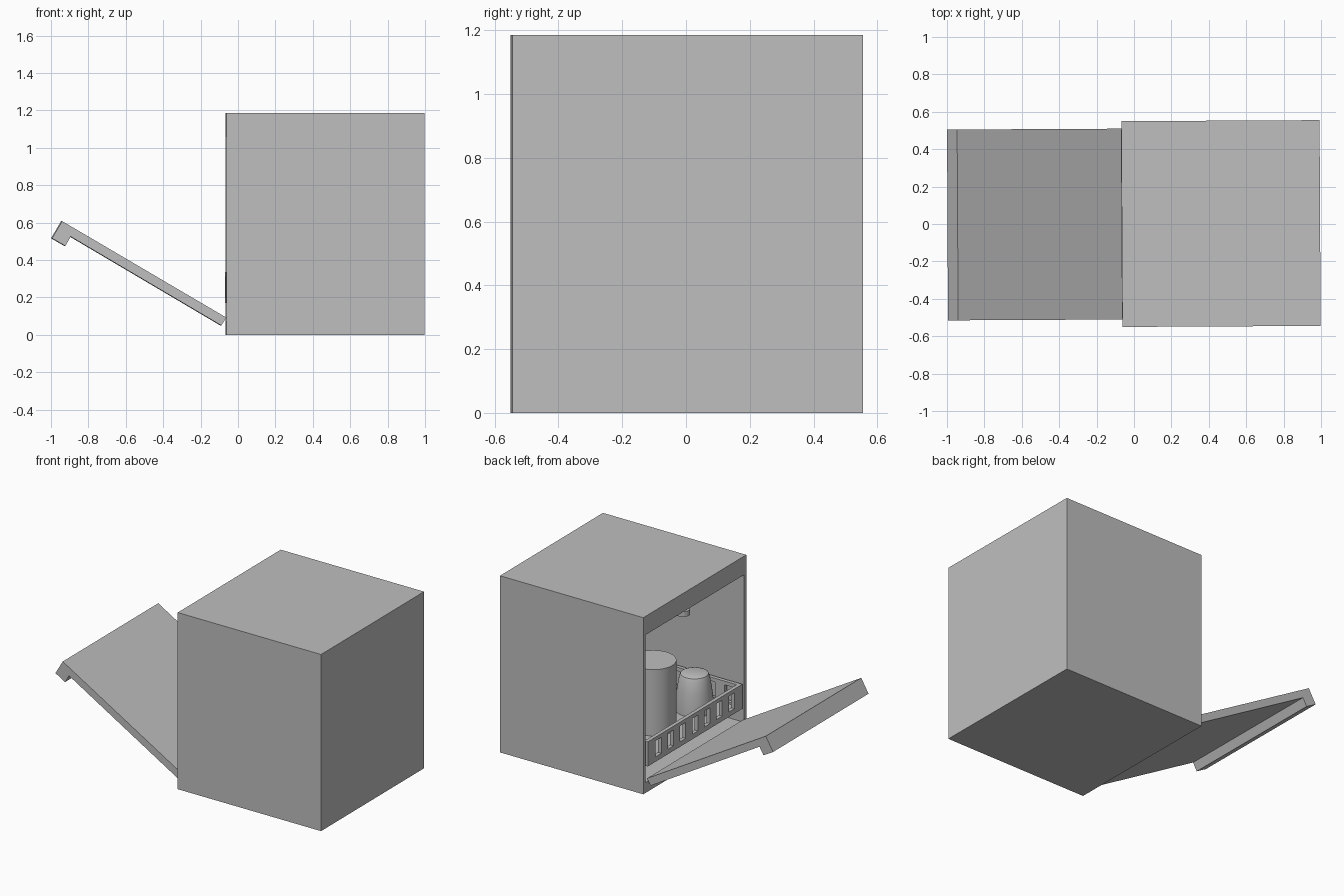
import bpy, bmesh, math
from mathutils import Matrix, Vector

cube = bpy.data.objects.get("Cube")
if cube:
    bpy.data.objects.remove(cube, do_unlink=True)

grey = bpy.data.materials.new("plain grey")
grey.use_nodes = True
tone = (0.52, 0.52, 0.52, 1)
grey.diffuse_color = tone
grey.node_tree.nodes["Principled BSDF"].inputs["Base Color"].default_value = tone

TURN = Matrix.Rotation(math.radians(0.3), 4, "Z")   # whole appliance stands slightly turned


def finish(name, bm, smooth=False):
    bmesh.ops.recalc_face_normals(bm, faces=bm.faces)
    bm.transform(TURN)
    mesh = bpy.data.meshes.new(name)
    bm.to_mesh(mesh)
    bm.free()
    mesh.materials.append(grey)
    obj = bpy.data.objects.new(name, mesh)
    bpy.context.collection.objects.link(obj)
    if smooth:
        bpy.ops.object.select_all(action="DESELECT")
        obj.select_set(True)
        bpy.context.view_layer.objects.active = obj
        bpy.ops.object.shade_smooth_by_angle(angle=math.radians(35))
    return obj


def add_box(bm, lo, hi):
    lo, hi = Vector(lo), Vector(hi)
    size = hi - lo
    m = Matrix.Translation((lo + hi) / 2) @ Matrix.Diagonal((*size, 1))
    return bmesh.ops.create_cube(bm, size=1, matrix=m)["verts"]


def prism(name, outline, place, offset):
    """Extrude a closed outline; place maps each pair to a point."""
    bm = bmesh.new()
    face = bm.faces.new([bm.verts.new(place(a, b)) for a, b in outline])
    new = bmesh.ops.extrude_face_region(bm, geom=[face])["geom"]
    bmesh.ops.translate(bm, vec=offset, verts=[v for v in new if isinstance(v, bmesh.types.BMVert)])
    return finish(name, bm)


def lathe(name, profile, x, y, smooth=True):
    bm = bmesh.new()
    verts = [bm.verts.new((x + r, y, z)) for r, z in profile]
    edges = [bm.edges.new(pair) for pair in zip(verts, verts[1:])]
    bmesh.ops.spin(bm, geom=verts + edges, cent=(x, y, 0), axis=(0, 0, 1),
                   angle=math.tau, steps=40)
    bmesh.ops.remove_doubles(bm, verts=bm.verts, dist=0.0005)
    return finish(name, bm, smooth)


# Cabinet: a block whose open side is inset and pushed inward
X0, X1, H, W = -0.065, 0.995, 1.185, 0.55
bm = bmesh.new()
add_box(bm, (X0, -W, 0), (X1, W, H))
side = min(bm.faces, key=lambda f: f.calc_center_median().x)
bmesh.ops.inset_individual(bm, faces=[side], thickness=0.032)
for v in side.verts:
    v.co.z = 1.06 if v.co.z > H / 2 else 0.07
new = bmesh.ops.extrude_face_region(bm, geom=[side])["geom"]
bmesh.ops.translate(bm, vec=(0.99, 0, 0), verts=[v for v in new if isinstance(v, bmesh.types.BMVert)])
if side.is_valid:
    bmesh.ops.delete(bm, geom=[side], context="FACES_ONLY")
finish("cabinet", bm)

# Half-open door with a lip at its free end
prism("door", [(-0.065, 0.092), (-0.092, 0.05), (-0.897, 0.525), (-0.926, 0.475),
               (-0.997, 0.516), (-0.943, 0.608)],
      lambda x, z: (x, -0.51, z), (0, 1.02, 0))

# Rack: tray floor and four slotted walls
RX0, RX1, RY = -0.067, 0.88, 0.505
RZ0, RZ1, T = 0.17, 0.335, 0.025
SLOT, PITCH, COUNT = 0.06, 0.13, 7
bm = bmesh.new()
add_box(bm, (RX0, -RY, RZ0), (RX1, RY, RZ0 + 0.02))


def slotted_wall(length, put):
    """Rails above and below a row of posts; put maps spans along the wall to a box."""
    put(0, length, RZ0, 0.203)
    put(0, length, 0.31, RZ1)
    first = length / 2 - PITCH * (COUNT - 1) / 2
    cuts = [first + i * PITCH for i in range(COUNT)]
    starts = [0] + [c + SLOT / 2 for c in cuts]
    ends = [c - SLOT / 2 for c in cuts] + [length]
    for a, b in zip(starts, ends):
        put(a, b, 0.203, 0.31)


for x in (RX0, RX1 - T):
    slotted_wall(2 * RY, lambda a, b, lo, hi: add_box(bm, (x, a - RY, lo), (x + T, b - RY, hi)))
for y in (-RY, RY - T):
    slotted_wall(RX1 - RX0, lambda a, b, lo, hi: add_box(bm, (RX0 + a, y, lo), (RX0 + b, y + T, hi)))
finish("rack", bm)


# Spray arms with hubs, one on the floor and one under the ceiling
def spray_arm(name, z, turn, hub_lo, hub_hi):
    half, width, pivot = 0.44, 0.04, 0.47
    spin = Matrix.Rotation(math.radians(turn), 3, "Z")
    ends = []
    for sign in (1, -1):
        for i in range(7):
            a = math.pi * (i / 6 - 0.5)
            ends.append((sign * (half - width + width * math.cos(a)), sign * width * math.sin(a)))

    def place(a, b):
        p = spin @ Vector((a, b, 0))
        return (pivot + p.x, p.y, z)
    prism(name, ends, place, (0, 0, 0.035))
    lathe(name + "_hub", [(0, hub_lo), (0.06, hub_lo), (0.06, hub_hi), (0, hub_hi)], pivot, 0)


spray_arm("lower_spray_arm", 0.095, 0, 0.07, 0.14)
spray_arm("upper_spray_arm", 0.925, 13, 0.91, 1.06)

# Upturned tumbler and tapered cup on the rack
base = RZ0 + 0.02
lathe("tumbler", [(0.13, base), (0.14, base), (0.14, 0.635), (0, 0.635)], 0.21, 0.045)
lathe("cup", [(0.105, base), (0.118, base), (0.116, 0.26), (0.106, 0.34),
              (0.094, 0.41), (0.085, 0.432), (0.07, 0.438), (0, 0.438)], 0.145, -0.3)
